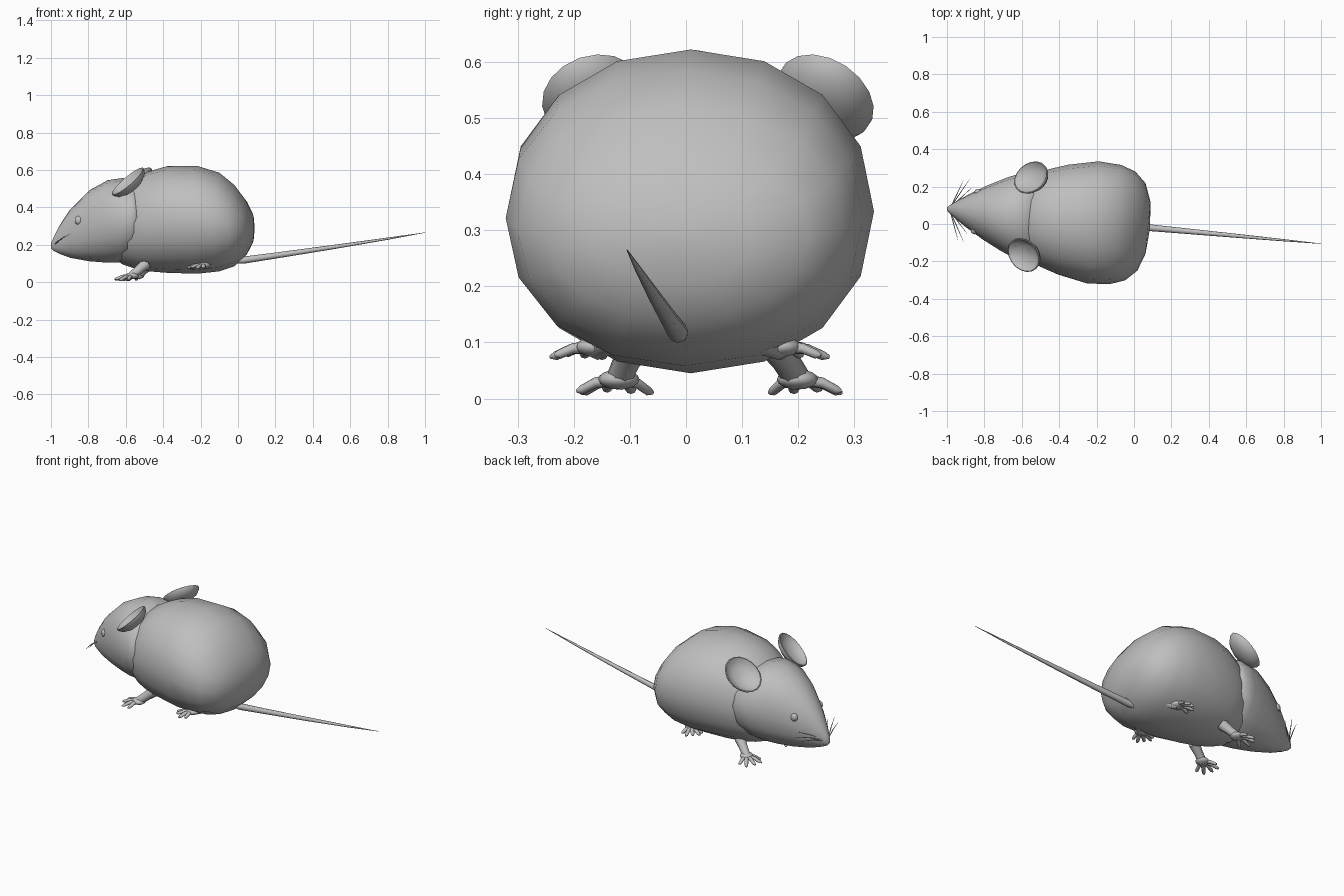
import bpy, bmesh, math
from mathutils import Vector, Matrix

if "Cube" in bpy.data.objects:
    bpy.data.objects.remove(bpy.data.objects["Cube"])

grey = bpy.data.materials.new("grey fur")
grey.diffuse_color = (0.52, 0.52, 0.52, 1)
grey.use_nodes = True
grey.node_tree.nodes["Principled BSDF"].inputs["Base Color"].default_value = grey.diffuse_color

# whole animal is turned slightly about the vertical axis
PLACE = Matrix.Translation((0, -0.012, 0)) @ Matrix.Rotation(-0.093, 4, 'Z')


def finish(name, bm, angle=60):
    bmesh.ops.recalc_face_normals(bm, faces=bm.faces)
    bm.transform(PLACE)
    mesh = bpy.data.meshes.new(name)
    bm.to_mesh(mesh)
    bm.free()
    mesh.materials.append(grey)
    ob = bpy.data.objects.new(name, mesh)
    bpy.context.collection.objects.link(ob)
    bpy.context.view_layer.objects.active = ob
    ob.select_set(True)
    bpy.ops.object.shade_smooth_by_angle(angle=math.radians(angle))
    ob.select_set(False)
    return ob


def loft(bm, rings):
    """Skin a list of point rings and close both ends."""
    rows = [[bm.verts.new(p) for p in ring] for ring in rings]
    n = len(rows[0])
    for a, b in zip(rows, rows[1:]):
        for i in range(n):
            j = (i + 1) % n
            bm.faces.new((a[i], a[j], b[j], b[i]))
    bm.faces.new(rows[0])
    bm.faces.new(rows[-1])


def ring(center, e1, e2, sides, power=1.0):
    pts = []
    for i in range(sides):
        t = 2 * math.pi * i / sides
        c, s = math.cos(t), math.sin(t)
        c = math.copysign(abs(c) ** power, c)
        s = math.copysign(abs(s) ** power, s)
        pts.append(Vector(center) + e1 * c + e2 * s)
    return pts


def sections(name, rows, sides=16):
    """Rows of (x, top z, bottom z, half width)."""
    bm = bmesh.new()
    loft(bm, [ring((x, 0, (t + b) / 2), Vector((0, w, 0)), Vector((0, 0, (t - b) / 2)), sides, 0.95)
              for x, t, b, w in rows])
    return finish(name, bm)


def tube(bm, points, radii, sides=8, flat=1.0):
    points = [Vector(p) for p in points]
    rings = []
    for i, p in enumerate(points):
        d = (points[min(i + 1, len(points) - 1)] - points[max(i - 1, 0)]).normalized()
        side = d.cross(Vector((0, 0, 1))).normalized()
        rings.append(ring(p, side * radii[i], side.cross(d) * radii[i] * flat, sides))
    loft(bm, rings)


def ball(bm, loc, size):
    m = Matrix.Translation(loc) @ Matrix.Diagonal((*size, 1))
    bmesh.ops.create_uvsphere(bm, u_segments=12, v_segments=8, radius=1, matrix=m)


# body and head
sections("body", [
    (-0.68, 0.40, 0.14, 0.09), (-0.62, 0.48, 0.095, 0.175), (-0.56, 0.545, 0.075, 0.225),
    (-0.48, 0.592, 0.058, 0.262), (-0.38, 0.62, 0.05, 0.295), (-0.22, 0.622, 0.045, 0.328),
    (-0.10, 0.585, 0.058, 0.32), (-0.02, 0.52, 0.085, 0.292), (0.04, 0.44, 0.14, 0.235),
    (0.075, 0.37, 0.205, 0.14), (0.085, 0.30, 0.275, 0.02)])
sections("head", [
    (-1.004, 0.208, 0.182, 0.008), (-0.99, 0.24, 0.168, 0.022), (-0.96, 0.30, 0.152, 0.044),
    (-0.90, 0.39, 0.13, 0.085), (-0.80, 0.49, 0.112, 0.145), (-0.70, 0.545, 0.104, 0.196),
    (-0.62, 0.557, 0.104, 0.23), (-0.55, 0.54, 0.13, 0.25), (-0.515, 0.50, 0.20, 0.235),
    (-0.50, 0.42, 0.27, 0.12)])

# tail
bm = bmesh.new()
tube(bm, [(-0.03, 0, 0.112), (0.03, 0, 0.118), (0.2, 0, 0.142), (0.5, 0, 0.186),
          (0.8, 0, 0.232), (1.004, 0, 0.265)], [0.012, 0.019, 0.016, 0.0115, 0.006, 0.001])
finish("tail", bm)

for s, label in ((1, "left"), (-1, "right")):
    # cupped ear, facing forward and outward
    n = Vector((-0.6, 0.3 * s, 0.7)).normalized()
    up = Vector((0.6, 0.15 * s, 0.6))
    up = (up - n * up.dot(n)).normalized()
    across = n.cross(up)
    c = Vector((-0.565, 0.205 * s, 0.53))
    bm = bmesh.new()
    profile = [(0.05, -0.04), (0.5, -0.036), (0.82, -0.018), (0.97, 0.002), (1.0, 0.012),
               (0.95, 0.014), (0.78, -0.004), (0.5, -0.018), (0.05, -0.024)]
    loft(bm, [ring(c + n * d, up * 0.112 * r, across * 0.092 * r, 18) for r, d in profile])
    finish(label + "_ear", bm)

    # eye
    bm = bmesh.new()
    ball(bm, (-0.845, 0.104 * s, 0.33), (0.022, 0.018, 0.024))
    finish(label + "_eye", bm)

    # whiskers
    bm = bmesh.new()
    for dx, dy, dz in ((0.085, 0.155, 0.05), (0.055, 0.15, 0.03), (0.10, 0.11, 0.06)):
        a = Vector((-0.985, 0.012 * s, 0.20))
        b = a + Vector((dx, dy * s, dz))
        tube(bm, [a, (a + b) / 2 + Vector((0, 0, 0.006)), b], [0.003, 0.0025, 0.0008], 5)
    finish(label + "_whiskers", bm)

    # feet: limb, palm and five spread toes
    feet = (("front", (-0.555, 0.16, 0.034), (-0.48, 0.125, 0.10), (-45, -10, 20, 50, 80), 0.095, 0.01),
            ("hind", (-0.17, 0.165, 0.092), (-0.11, 0.12, 0.11), (-5, 20, 45, 70, 95), 0.09, 0.074))
    for name, palm, root, angles, length, tip_z in feet:
        bm = bmesh.new()
        p = Vector((palm[0], palm[1] * s, palm[2]))
        r = Vector((root[0], root[1] * s, root[2]))
        tube(bm, [r, (r + p) / 2, p], [0.032, 0.025, 0.024])
        ball(bm, p, (0.037, 0.037, 0.018))
        for k, deg in enumerate(angles):
            t = math.radians(deg)
            d = Vector((-math.cos(t), math.sin(t) * s, 0))
            reach = length * (0.82 if k in (0, 4) else 1.0)
            end = p + d * reach
            end.z = tip_z + 0.003 * (k % 3)
            mid = p + d * reach * 0.55
            mid.z = (p.z + end.z) / 2 + 0.005
            tube(bm, [p, mid, p.lerp(end, 0.88), end], [0.013, 0.011, 0.0095, 0.004], 8, 0.85)
        finish(f"{label}_{name}_foot", bm)
